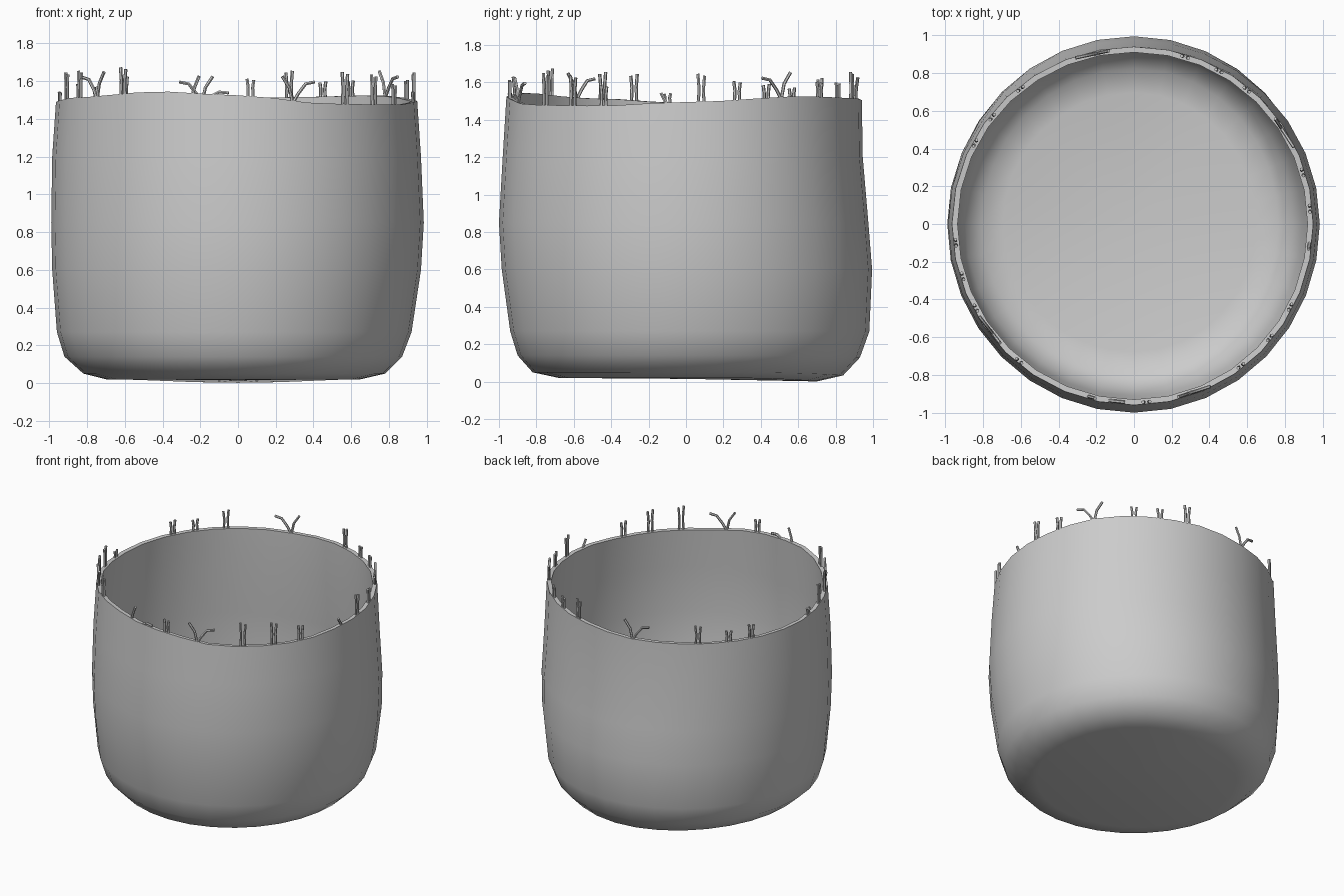
import bpy, bmesh, math
from mathutils import Vector

cube = bpy.data.objects.get("Cube")
if cube:
    bpy.data.objects.remove(cube, do_unlink=True)

grey = bpy.data.materials.new("plain grey")
grey.use_nodes = True
grey.diffuse_color = (0.6, 0.6, 0.6, 1)
grey.node_tree.nodes["Principled BSDF"].inputs["Base Color"].default_value = (0.6, 0.6, 0.6, 1)

SIDES = 32
WALL = 0.03
HEIGHTS = [0.02, 0.05, 0.14, 0.27, 0.6, 0.85, 1.2, 1.5]
# Radii of the slightly lopsided wall, one row per direction
LEFT = [0.65, 0.78, 0.87, 0.92, 0.97, 0.985, 0.97, 0.95]
RIGHT = [0.70, 0.82, 0.92, 0.96, 0.985, 0.99, 0.985, 0.965]
BACK = [0.70, 0.84, 0.93, 0.98, 0.995, 0.975, 0.945, 0.94]
FRONT = [0.68, 0.82, 0.90, 0.94, 0.985, 1.0, 0.98, 0.96]
# Wavy rim: angle in degrees and height
RIM = [(0, 1.495), (40, 1.525), (75, 1.515), (105, 1.495), (180, 1.49),
       (210, 1.515), (245, 1.545), (270, 1.525), (300, 1.48), (330, 1.475), (360, 1.495)]


def radius(row, a):
    c, s = math.cos(a), math.sin(a)
    return (LEFT if c > 0 else RIGHT)[row] * c * c + (BACK if s > 0 else FRONT)[row] * s * s


def rim_height(a):
    d = math.degrees(a) % 360
    for (a0, z0), (a1, z1) in zip(RIM, RIM[1:]):
        if a0 <= d <= a1:
            t = (1 - math.cos(math.pi * (d - a0) / (a1 - a0))) / 2
            return z0 + (z1 - z0) * t


# Basket body: stacked rings, closed at the bottom, open at the top
bm = bmesh.new()
rings = []
for row, z in enumerate(HEIGHTS):
    ring = []
    for i in range(SIDES):
        a = math.tau * i / SIDES
        r = radius(row, a)
        top = row == len(HEIGHTS) - 1
        sag = 0.02 * max(0, math.sin(a)) ** 4 * max(0, 1 - z / 0.3)
        ring.append(bm.verts.new((r * math.cos(a), r * math.sin(a), rim_height(a) if top else z - sag)))
    rings.append(ring)
for low, high in zip(rings, rings[1:]):
    for i in range(SIDES):
        j = (i + 1) % SIDES
        bm.faces.new((low[i], low[j], high[j], high[i]))
centre = bm.verts.new((0, 0, 0.015))
for i in range(SIDES):
    bm.faces.new((centre, rings[0][(i + 1) % SIDES], rings[0][i]))
mesh = bpy.data.meshes.new("basket_body")
bm.to_mesh(mesh)
bm.free()
body = bpy.data.objects.new("basket_body", mesh)
bpy.context.collection.objects.link(body)
mesh.materials.append(grey)
wall = body.modifiers.new("wall", "SOLIDIFY")
wall.thickness = WALL
wall.offset = -1


def select_only(obj):
    bpy.ops.object.select_all(action="DESELECT")
    obj.select_set(True)
    bpy.context.view_layer.objects.active = obj


select_only(body)
bpy.ops.object.modifier_apply(modifier="wall")
bpy.ops.object.shade_smooth_by_angle(angle=math.radians(50))

# Loose threads standing on the rim: paths of (along rim, up) offsets
curve = bpy.data.curves.new("rim_threads", "CURVE")
curve.dimensions = "3D"
curve.bevel_depth = 0.009
curve.bevel_resolution = 1
curve.use_fill_caps = True


def thread(degrees, path):
    a = math.radians(degrees)
    r = radius(len(HEIGHTS) - 1, a) - WALL / 2
    out = Vector((math.cos(a), math.sin(a), 0))
    along = Vector((-out.y, out.x, 0))
    spline = curve.splines.new("POLY")
    spline.points.add(len(path) - 1)
    for point, (side, up) in zip(spline.points, path):
        p = out * r + along * side
        point.co = (p.x, p.y, rim_height(a) + up, 1)


# Upright pairs
for degrees, up in [(5, 0.15), (17, 0.1), (50, 0.08), (61, 0.08), (73, 0.14), (130, 0.13),
                    (143, 0.08), (153, 0.1), (186, 0.05), (197, 0.14), (208, 0.14), (230, 0.14),
                    (274, 0.09), (307, 0.17), (320, 0.16), (332, 0.11)]:
    for side, share in ((-0.015, 1), (0.015, 0.93)):
        thread(degrees, [(side, -0.02), (side * 0.8, up * share / 2), (side * 1.2, up * share)])

# Leaning single threads
thread(255, [(0, -0.02), (0.015, 0.03), (0.04, 0.09)])
thread(264, [(-0.05, -0.01), (0, 0.015), (0.05, 0.01)])
thread(353, [(0.02, -0.02), (-0.01, 0.03), (-0.02, 0.05)])

# Curled tufts
for degrees, flip in ((288, 1), (218, -1), (33, -1), (102, 1)):
    thread(degrees, [(0, -0.02), (-0.02 * flip, 0.07), (-0.06 * flip, 0.13)])
    thread(degrees, [(0, -0.01), (0.03 * flip, 0.04), (0.07 * flip, 0.09), (0.12 * flip, 0.1)])

threads = bpy.data.objects.new("rim_threads", curve)
bpy.context.collection.objects.link(threads)
curve.materials.append(grey)
select_only(threads)
bpy.ops.object.convert(target="MESH")
bpy.ops.object.shade_smooth_by_angle(angle=math.radians(50))
